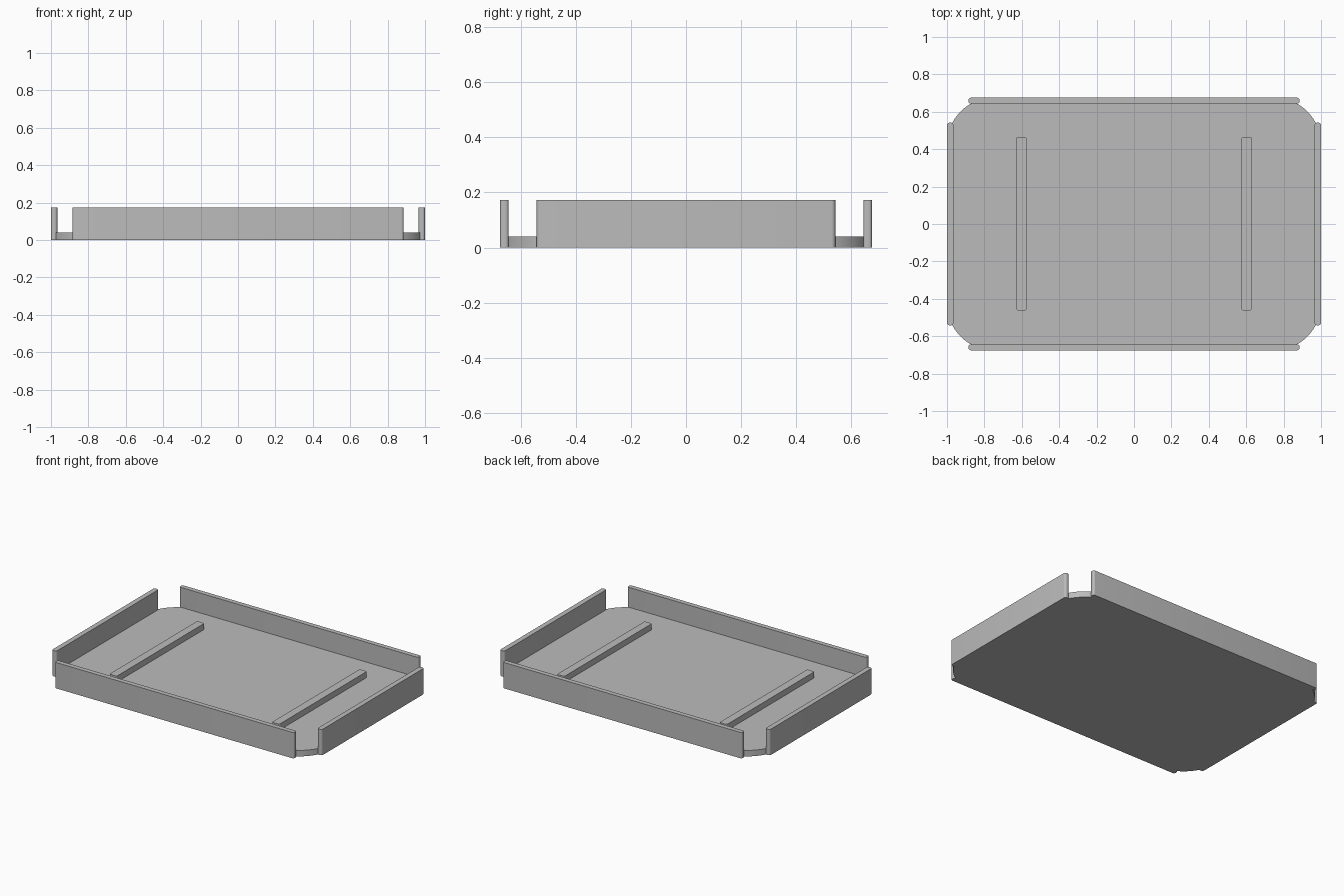
import bpy
import bmesh
import math
from math import cos, sin, pi

cube = bpy.data.objects.get("Cube")
if cube:
    bpy.data.objects.remove(cube, do_unlink=True)

grey = bpy.data.materials.new("plain_grey")
grey.use_nodes = True
colour = (0.5, 0.5, 0.5, 1)
grey.diffuse_color = colour
grey.node_tree.nodes["Principled BSDF"].inputs["Base Color"].default_value = colour


def rounded_block(name, centre, half, radius, z0, z1, steps=6, limit=None):
    """Extrude a rounded rectangle from z0 to z1; limit trims its outer edges."""
    hx, hy = half
    bm = bmesh.new()
    verts = []
    for quarter, (sx, sy) in enumerate([(1, 1), (-1, 1), (-1, -1), (1, -1)]):
        for i in range(steps + 1):
            a = (quarter + i / steps) * pi / 2
            x = sx * (hx - radius) + radius * cos(a)
            y = sy * (hy - radius) + radius * sin(a)
            if limit:
                x = max(-limit[0], min(limit[0], x))
                y = max(-limit[1], min(limit[1], y))
            verts.append(bm.verts.new((centre[0] + x, centre[1] + y, z0)))
    bmesh.ops.remove_doubles(bm, verts=verts, dist=0.0001)
    base = bm.faces.new([v for v in verts if v.is_valid])
    top = bmesh.ops.extrude_face_region(bm, geom=[base], use_keep_orig=True)["geom"]
    bmesh.ops.translate(bm, vec=(0, 0, z1 - z0),
                        verts=[v for v in top if isinstance(v, bmesh.types.BMVert)])
    bmesh.ops.recalc_face_normals(bm, faces=bm.faces)
    mesh = bpy.data.meshes.new(name)
    bm.to_mesh(mesh)
    bm.free()
    mesh.materials.append(grey)
    obj = bpy.data.objects.new(name, mesh)
    bpy.context.collection.objects.link(obj)
    bpy.ops.object.select_all(action="DESELECT")
    obj.select_set(True)
    bpy.context.view_layer.objects.active = obj
    bpy.ops.object.shade_smooth_by_angle(angle=math.radians(35))
    return obj


# Tray floor, with its straight edges tucked inside the walls
rounded_block("tray_floor", (0, 0), (1, 0.675), 0.25, 0, 0.04,
              steps=24, limit=(0.985, 0.66))

# Walls along the four sides, leaving the corners open
WALL_TOP = 0.173
for name, s in (("front_wall", -1), ("back_wall", 1)):
    rounded_block(name, (0, s * 0.659), (0.885, 0.016), 0.012, 0, WALL_TOP)
for name, s in (("right_wall", -1), ("left_wall", 1)):
    rounded_block(name, (s * 0.983, 0), (0.017, 0.542), 0.014, 0, WALL_TOP)

# Two support ribs standing on the floor
for name, s in (("right_rib", -1), ("left_rib", 1)):
    rounded_block(name, (s * 0.602, 0.002), (0.027, 0.464), 0.01, 0.03, 0.08)
